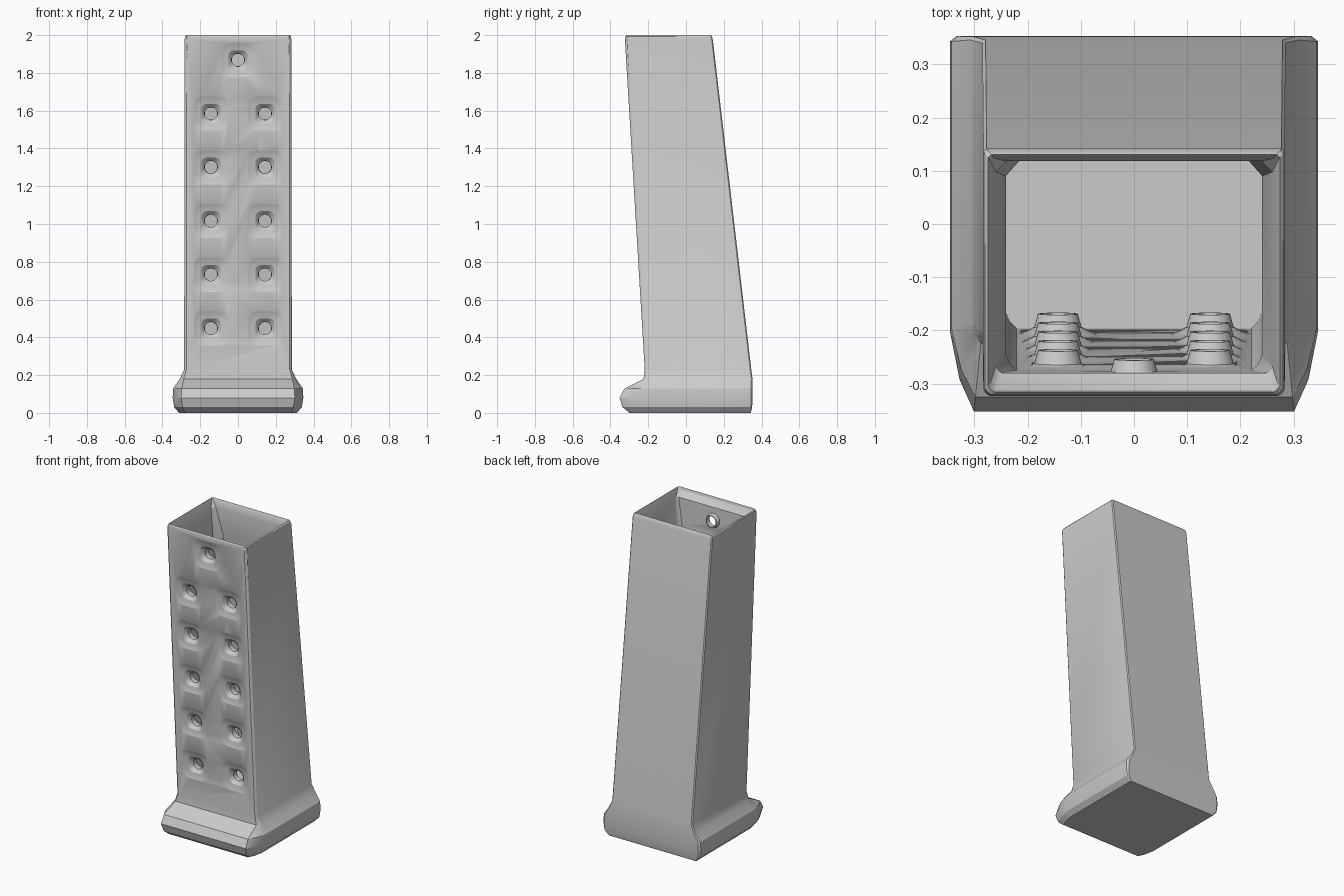
import bpy, bmesh, math

if "Cube" in bpy.data.objects:
    bpy.data.objects.remove(bpy.data.objects["Cube"])


def front_y(z):
    return -0.218 - 0.0601 * (z - 0.22)


def back_y(z):
    return 0.347 - 0.1166 * (z - 0.22)


def ring(z, w, yf, yb, cx=0.012, cy=0.012, bx=0.006, by=0.006):
    """Mirrored ten-point section with softened front and back corners."""
    half = [(w - cx, yf), (w - cx * 0.4, yf + cy * 0.4), (w, yf + cy),
            (w, yb - by), (w - bx, yb)]
    pts = half + [(-x, y) for x, y in reversed(half)]
    return [(x, y, z) for x, y in pts]


def loft(bm, rings):
    loops = [[bm.verts.new(p) for p in r] for r in rings]
    for a, b in zip(loops, loops[1:]):
        for i in range(len(a)):
            j = (i + 1) % len(a)
            bm.faces.new((a[i], a[j], b[j], b[i]))
    bm.faces.new(loops[0][::-1])
    bm.faces.new(loops[-1])


def make_object(name, bm):
    bmesh.ops.recalc_face_normals(bm, faces=bm.faces)
    me = bpy.data.meshes.new(name)
    bm.to_mesh(me)
    bm.free()
    ob = bpy.data.objects.new(name, me)
    bpy.context.collection.objects.link(ob)
    return ob


def round_parts(name, centres, profile, seg=16):
    """Lofts along y at each hole; profile = (depth, radius, squareness)."""
    bm = bmesh.new()
    for cx, cz in centres:
        rings = []
        for d, r, p in profile:
            pts = []
            for i in range(seg):
                a = 2 * math.pi * (i + 0.5) / seg
                c, s = math.cos(a), math.sin(a)
                x = math.copysign(abs(c) ** (2 / p), c) * r
                z = math.copysign(abs(s) ** (2 / p), s) * r
                pts.append((cx + x, front_y(cz + z) + d, cz + z))
            rings.append(pts)
        loft(bm, rings)
    return make_object(name, bm)


# Hollow leaning body with its flared foot, lofted as one closed skin
rings = [
    ring(0.0, 0.312, -0.300, 0.343, 0.03, 0.10),
    ring(0.03, 0.338, -0.336, 0.350, 0.045, 0.14),
    ring(0.08, 0.346, -0.352, 0.353, 0.045, 0.15, 0.012, 0.01),
    ring(0.13, 0.343, -0.325, 0.353, 0.045, 0.13, 0.012, 0.01),
    ring(0.18, 0.308, -0.225, 0.352, 0.02, 0.04),
    ring(0.23, 0.285, front_y(0.23), back_y(0.23)),
    ring(1.975, 0.283, front_y(1.975), back_y(1.975)),
    ring(1.993, 0.280, -0.321, 0.137),
    ring(2.0, 0.274, -0.316, 0.131),
    ring(1.985, 0.270, -0.312, 0.124),
    ring(1.95, 0.260, -0.280, 0.118, 0.012, 0.012, 0.02, 0.02),
    ring(1.78, 0.241, front_y(1.78) + 0.036, back_y(1.78) - 0.03,
         0.02, 0.03, 0.04, 0.045),
    ring(0.22, 0.241, front_y(0.22) + 0.022, back_y(0.22) - 0.03,
         0.02, 0.03, 0.04, 0.045),
]
bm = bmesh.new()
loft(bm, rings)
body = make_object("hollow_body", bm)

# Hole layout: one at the top, then five pairs
holes = [(0, 1.868)]
holes += [(s * 0.143, 0.448 + 0.2842 * i) for i in range(5) for s in (-1, 1)]

# Bosses around each hole inside, then dimpled funnels cut through
bosses = round_parts("inner_bosses", holes, [
    (0.013, 0.085, 3), (0.022, 0.080, 3), (0.030, 0.060, 2.5),
    (0.038, 0.045, 2), (0.063, 0.038, 2)])
cutters = round_parts("hole_cutters", holes, [
    (-0.01, 0.112, 4), (0.001, 0.090, 4), (0.007, 0.065, 4),
    (0.010, 0.052, 3.5), (0.030, 0.034, 2), (0.09, 0.033, 2)])

bpy.context.view_layer.objects.active = body
body.select_set(True)
for helper, op in ((bosses, 'UNION'), (cutters, 'DIFFERENCE')):
    helper.hide_render = True
    mod = body.modifiers.new(helper.name, 'BOOLEAN')
    mod.operation = op
    mod.solver = 'EXACT'
    mod.object = helper
    bpy.ops.object.modifier_apply(modifier=mod.name)
    bpy.data.objects.remove(helper)

bpy.ops.object.shade_smooth_by_angle(angle=math.radians(25))
